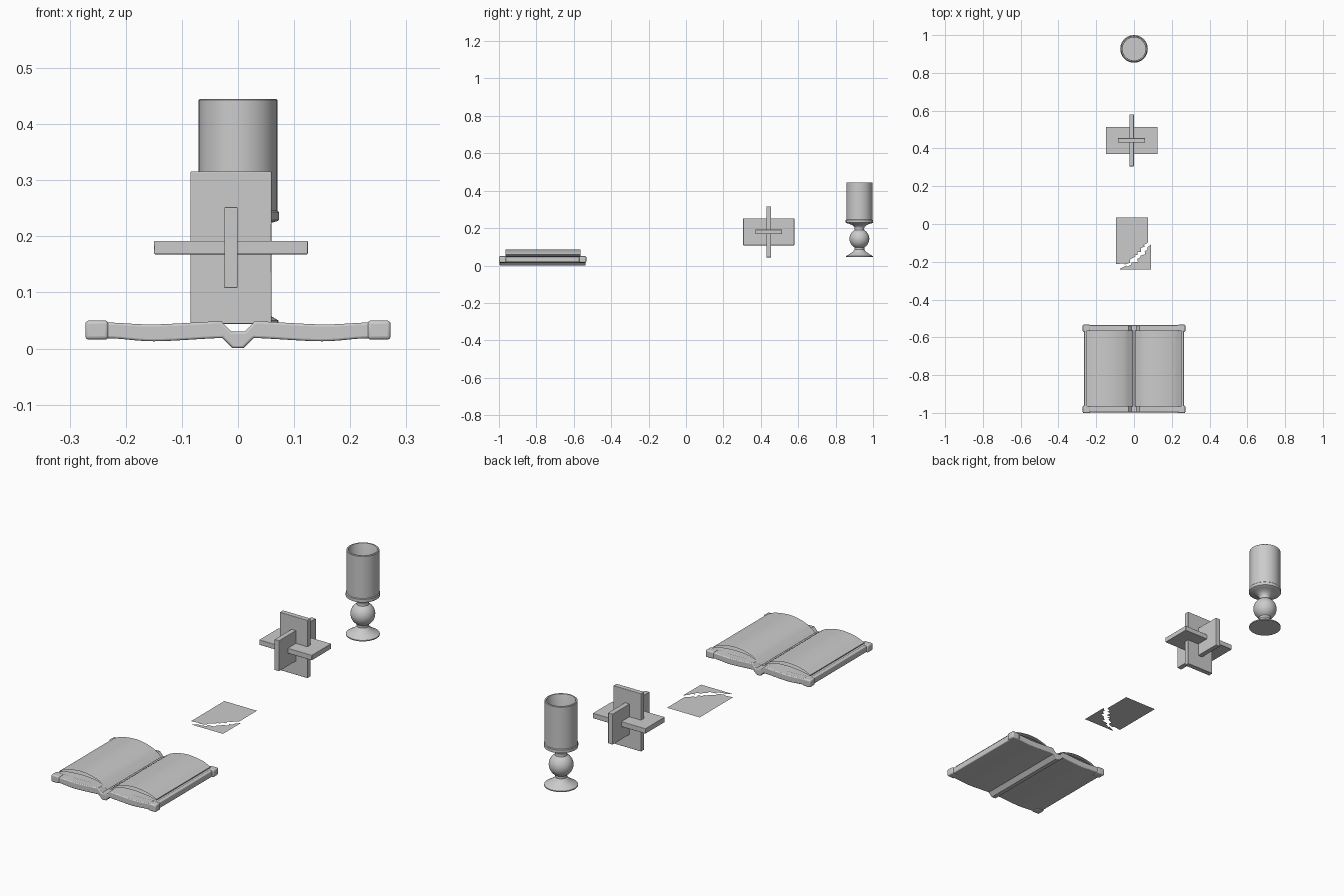
import bpy, math
from mathutils import Vector

if "Cube" in bpy.data.objects:
    bpy.data.objects.remove(bpy.data.objects["Cube"])


def make(name, verts, faces, angle=None, bevel=0):
    me = bpy.data.meshes.new(name)
    me.from_pydata(verts, [], faces)
    ob = bpy.data.objects.new(name, me)
    bpy.context.collection.objects.link(ob)
    bpy.ops.object.select_all(action='DESELECT')
    ob.select_set(True)
    bpy.context.view_layer.objects.active = ob
    if len(faces) > 3:
        bpy.ops.object.mode_set(mode='EDIT')
        bpy.ops.mesh.select_all(action='SELECT')
        bpy.ops.mesh.normals_make_consistent(inside=False)
        bpy.ops.object.mode_set(mode='OBJECT')
    if angle:
        bpy.ops.object.shade_smooth_by_angle(angle=math.radians(angle))
    if bevel:
        m = ob.modifiers.new("bevel", 'BEVEL')
        m.width, m.segments, m.limit_method = bevel, 3, 'ANGLE'
        m.angle_limit = math.radians(50)
    return ob


def box(name, lo, hi, bevel):
    v = [(x, y, z) for x in (lo[0], hi[0]) for y in (lo[1], hi[1]) for z in (lo[2], hi[2])]
    f = [(0, 1, 3, 2), (4, 6, 7, 5), (0, 4, 5, 1), (2, 3, 7, 6), (0, 2, 6, 4), (1, 5, 7, 3)]
    return make(name, v, f, 40, bevel)


def smooth(pts, n=5):
    # Catmull-Rom curve through the points
    p = [Vector(a) for a in pts]
    p = [2 * p[0] - p[1]] + p + [2 * p[-1] - p[-2]]
    out = []
    for a, b, c, d in zip(p, p[1:], p[2:], p[3:]):
        for i in range(n):
            t = i / n
            out.append(0.5 * (2 * b + (c - a) * t + (2 * a - 5 * b + 4 * c - d) * t**2
                              + (3 * b - a - 3 * c + d) * t**3))
    return [tuple(q) for q in out] + [tuple(p[-2])]


def extrude(name, prof, y0, y1, closed=False, bevel=0, angle=40):
    n = len(prof)
    v = [(x, y, z) for y in (y0, y1) for x, z in prof]
    f = [(i, (i + 1) % n, n + (i + 1) % n, n + i) for i in range(n if closed else n - 1)]
    if closed:
        f += [tuple(range(n)), tuple(range(n, 2 * n))]
    return make(name, v, f, angle, bevel)


def mirror_x(pts):
    return [(-x, z) for x, z in reversed(pts)]


# Book cover: one gull-wing section with a spine bulge
top = [(0.012, 0.03), (0.03, 0.049)] + smooth([(0.05, 0.048), (0.15, 0.043), (0.22, 0.046), (0.265, 0.047)])
bottom = [(0.01, 0.001), (0.028, 0.019)] + smooth([(0.05, 0.018), (0.15, 0.013), (0.22, 0.018), (0.265, 0.018)])
upper = mirror_x(top) + top
lower = mirror_x(bottom) + bottom
extrude("book_cover", upper + lower[::-1], -0.997, -0.536, True, 0.004)

# Corner guards
for s in (-1, 1):
    for y0, y1 in ((-1.0, -0.962), (-0.571, -0.533)):
        xs = sorted((s * 0.231, s * 0.272))
        box("cover_corner", (xs[0], y0, 0.016), (xs[1], y1, 0.05), 0.006)

# Pages: an open-ended curved leaf shell and a bottom leaf on each side
arc_hi = smooth([(0.004, 0.038), (0.02, 0.05), (0.05, 0.068), (0.1, 0.082), (0.15, 0.085),
                 (0.21, 0.076), (0.251, 0.059)])
arc_lo = smooth([(0.004, 0.037), (0.015, 0.045), (0.04, 0.058), (0.08, 0.067), (0.14, 0.07),
                 (0.21, 0.064), (0.251, 0.055)])
flat = [(0.004, 0.036), (0.015, 0.042)] + smooth([(0.035, 0.051), (0.15, 0.046), (0.22, 0.049), (0.255, 0.05)])
for side, s in (("left", -1), ("right", 1)):
    shell = [(s * x, z) for x, z in arc_hi + arc_lo[::-1]]
    extrude("pages_" + side, shell, -0.965, -0.563)
    extrude("bottom_page_" + side, [(s * x, z) for x, z in flat], -0.965, -0.563)

# Torn sheet in two pieces
upper_tear = [(-0.095, -0.213), (-0.055, -0.208), (-0.05, -0.215), (-0.021, -0.205), (-0.022, -0.188),
              (0.008, -0.172), (0.005, -0.162), (0.02, -0.165), (0.018, -0.147), (0.038, -0.148),
              (0.036, -0.125), (0.055, -0.122), (0.054, -0.11), (0.075, -0.098)]
lower_tear = [(-0.075, -0.238), (-0.04, -0.22), (-0.036, -0.226), (-0.012, -0.213), (-0.014, -0.204),
              (0.02, -0.2), (0.018, -0.185), (0.036, -0.175), (0.034, -0.168), (0.06, -0.16),
              (0.056, -0.145), (0.072, -0.135), (0.07, -0.125), (0.09, -0.108)]
for name, tear, corners in (("torn_sheet", upper_tear, [(0.075, 0.034), (-0.095, 0.034)]),
                            ("torn_scrap", lower_tear[::-1], [(-0.075, -0.24), (0.09, -0.24)])):
    pts = [(x, y, 0.047) for x, y in tear + corners]
    make(name, pts, [tuple(range(len(pts)))])

# Three interlocking plates
c = (-0.0125, 0.4425, 0.18)
for name, h in (("plate_front", (0.072, 0.012, 0.136)),
                ("plate_flat", (0.137, 0.072, 0.012)),
                ("plate_side", (0.012, 0.137, 0.072))):
    box(name, [a - b for a, b in zip(c, h)], [a + b for a, b in zip(c, h)], 0.002)

# Goblet: turned foot, ball stem and hollow cup
ball = [(0.053 * math.sin(math.radians(a)), 0.143 - 0.053 * math.cos(math.radians(a)))
        for a in range(30, 151, 10)]
prof = ([(0, 0.045), (0.072, 0.045), (0.072, 0.05), (0.052, 0.062), (0.034, 0.074), (0.026, 0.086)] + ball
        + [(0.025, 0.197), (0.028, 0.207), (0.04, 0.217), (0.055, 0.223), (0.07, 0.227), (0.073, 0.229),
           (0.073, 0.243), (0.07, 0.246), (0.07, 0.443), (0.068, 0.445), (0.062, 0.445), (0.061, 0.443),
           (0.061, 0.24), (0, 0.24)])
N = 48
verts, faces, rings = [], [], []
for r, z in prof:
    k = 1 if r == 0 else N
    rings.append([len(verts) + i % k for i in range(N)])
    verts += [(r * math.cos(math.tau * i / N), 0.927 + r * math.sin(math.tau * i / N), z) for i in range(k)]
for a, b in zip(rings, rings[1:]):
    for i in range(N):
        j = (i + 1) % N
        faces.append(tuple(dict.fromkeys((a[i], a[j], b[j], b[i]))))
make("goblet", verts, faces, 35)
